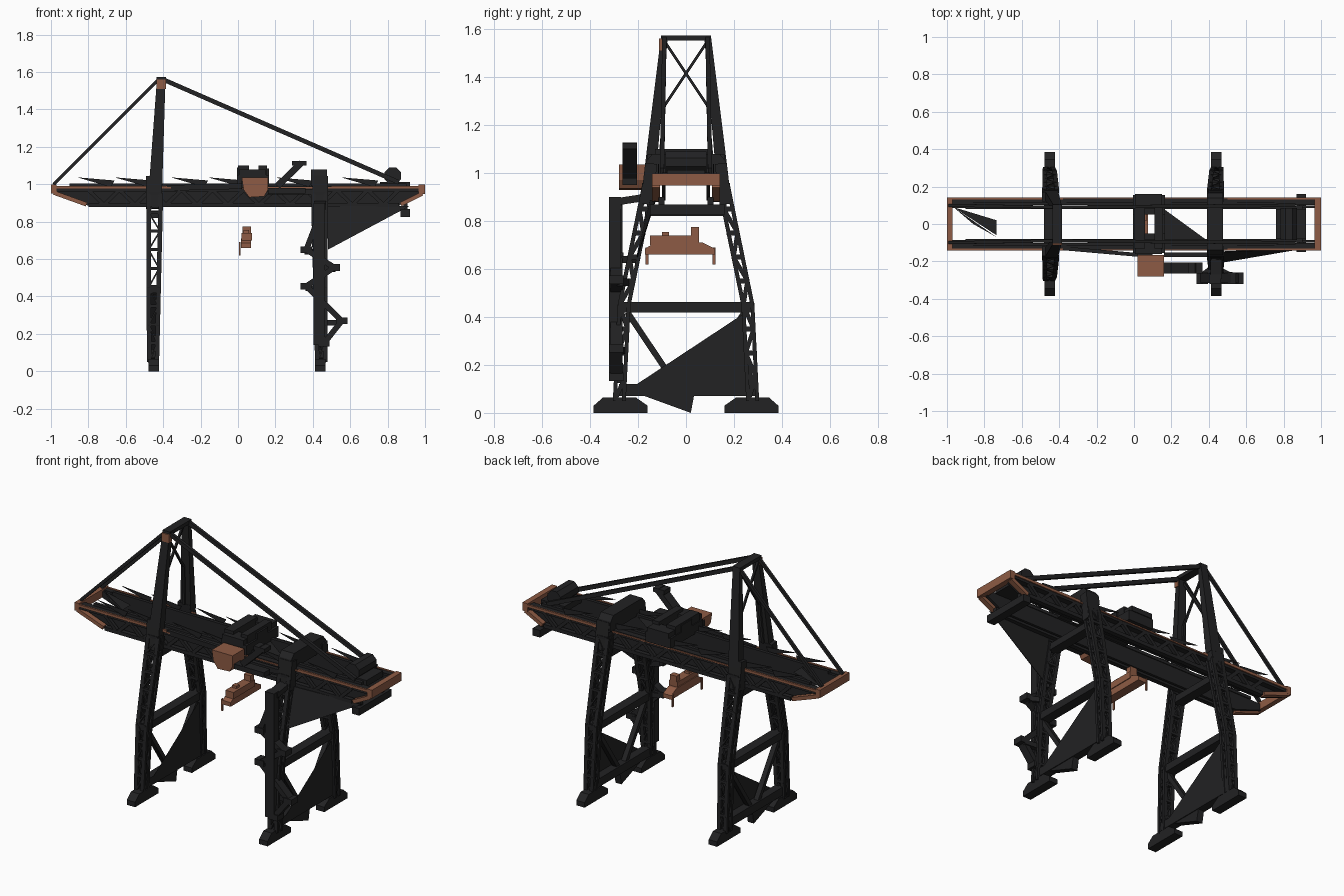
import bpy, bmesh, math
from mathutils import Vector

def material(name, rgb):
    m = bpy.data.materials.new(name)
    m.diffuse_color = (*rgb, 1)
    return m

DARK = material("charcoal steel", (0.016, 0.016, 0.017))
RUST = material("rust orange", (0.27, 0.105, 0.058))

class Part:
    """Collects simple solids into one named object."""
    def __init__(self, name, mat=DARK):
        self.name, self.mat, self.bm = name, mat, bmesh.new()

    def hull(self, a, b):
        # solid between two matching outlines
        n = len(a)
        va = [self.bm.verts.new(p) for p in a]
        vb = [self.bm.verts.new(p) for p in b]
        self.bm.faces.new(va[::-1])
        self.bm.faces.new(vb)
        for i in range(n):
            j = (i + 1) % n
            self.bm.faces.new((va[i], va[j], vb[j], vb[i]))

    def beam(self, p, q, w, h, w2=None, h2=None):
        # box (optionally tapered) from p to q
        p, q = Vector(p), Vector(q)
        d = (q - p).normalized()
        ref = Vector((1, 0, 0)) if abs(d.x) <= abs(d.y) + 1e-6 else Vector((0, 1, 0))
        s = (ref - d * ref.dot(d)).normalized()
        u = d.cross(s)
        ring = lambda c, w, h: [c + s * w * i / 2 + u * h * j / 2
                                for i, j in ((-1, -1), (1, -1), (1, 1), (-1, 1))]
        self.hull(ring(p, w, h), ring(q, w2 or w, h2 or h))

    def box(self, x0, x1, y0, y1, z0, z1):
        c = lambda z: [(x0, y0, z), (x1, y0, z), (x1, y1, z), (x0, y1, z)]
        self.hull(c(z0), c(z1))

    def prism_x(self, x0, x1, yz):
        self.hull([(x0, *p) for p in yz], [(x1, *p) for p in yz])

    def prism_y(self, y0, y1, xz):
        self.hull([(x, y0, z) for x, z in xz], [(x, y1, z) for x, z in xz])

    def done(self):
        if len(self.bm.faces) > 1:
            bmesh.ops.recalc_face_normals(self.bm, faces=self.bm.faces)
        me = bpy.data.meshes.new(self.name)
        self.bm.to_mesh(me)
        self.bm.free()
        me.materials.append(self.mat)
        bpy.context.collection.objects.link(bpy.data.objects.new(self.name, me))

def plate(name, pts):
    p = Part(name)
    p.bm.faces.new([p.bm.verts.new(v) for v in pts])
    p.done()

# ---- leg frames: lattice legs, cross beams, braces, feet
def leg_centre(z):
    # leg leans in more strongly above the middle beam
    return 0.278 - (z - 0.05) * 0.05 if z < 0.45 else 0.258 - (z - 0.45) * 0.205

for side, x in (("left", -0.45), ("right", 0.44)):
    legs = Part(side + "_lattice_legs")
    levels = [0.05 + 0.1 * i for i in range(10)]
    for s in (-1, 1):
        def corner(z, i, j):
            hx = 0.02 + 0.014 * z
            return (x + 0.01 * (z - 0.5) * (1 if x < 0 else -1) + i * hx,
                    s * leg_centre(z) + j * 0.019, z)
        for k, (a, b) in enumerate(zip(levels, levels[1:])):
            f = 1 if k % 2 else -1
            for i in (-1, 1):
                for j in (-1, 1):
                    legs.beam(corner(a, i, j), corner(b, i, j), 0.024, 0.016)
                legs.beam(corner(a, i, f), corner(b, i, -f), 0.012, 0.018)
                legs.beam(corner(b, i, -1), corner(b, i, 1), 0.012, 0.02)
                legs.beam(corner(a, f, i), corner(b, -f, i), 0.016, 0.008)
                legs.beam(corner(b, -1, i), corner(b, 1, i), 0.016, 0.016)
    legs.done()

    beams = Part(side + "_cross_beams")
    beams.beam((x, -0.28, 0.095), (x, 0.295, 0.095), 0.05, 0.05)
    beams.beam((x, -0.28, 0.44), (x, 0.28, 0.44), 0.06, 0.045)
    beams.beam((x, -0.17, 0.84), (x, 0.17, 0.84), 0.06, 0.04)
    for s in (-1, 1):
        beams.beam((x, s * 0.245, 0.42), (x, s * 0.03, 0.1), 0.03, 0.025)
    beams.prism_x(x - 0.02, x + 0.02, [(-0.2, 0.08), (0.02, 0.0), (0.035, 0.08)])
    beams.done()
    plate(side + "_gusset_sheet", [(x + 0.026, -0.22, 0.11), (x + 0.026, 0.285, 0.1),
                                   (x + 0.026, 0.235, 0.41)])

    feet = Part(side + "_wheel_bogies")
    for s in (-1, 1):
        feet.prism_x(x - 0.028, x + 0.028,
                     [(s * 0.16, 0), (s * 0.385, 0), (s * 0.385, 0.03), (s * 0.345, 0.065),
                      (s * 0.21, 0.065), (s * 0.16, 0.03)])
    feet.done()

    # leg heads that clasp the girders
    heads = Part(side + "_leg_heads")
    for s in (-1, 1):
        heads.beam((x, s * 0.165, 0.87), (x, s * 0.145, 1.04), 0.085, 0.05)
    heads.done()

# ---- portal beam over the right legs
portal = Part("right_portal_beam")
portal.prism_x(0.39, 0.475, [(-0.175, 0.99), (-0.165, 1.05), (-0.14, 1.08),
                             (0.14, 1.08), (0.165, 1.05), (0.175, 0.99)])
portal.done()

# ---- A-frame tower with cross bracing
tower = Part("tower_frame")
for s in (-1, 1):
    tower.beam((-0.44, s * 0.15, 1.0), (-0.41, s * 0.09, 1.57), 0.07, 0.05, 0.045, 0.028)
    tower.beam((-0.425, s * 0.09, 1.55), (-0.43, -s * 0.09, 1.28), 0.012, 0.012)
    tower.beam((-0.43, s * 0.09, 1.28), (-0.44, s * 0.11, 1.04), 0.014, 0.012)
tower.beam((-0.41, -0.104, 1.563), (-0.41, 0.104, 1.563), 0.05, 0.022)
tower.done()
caps = Part("tower_cap_plates", RUST)
caps.box(-0.436, -0.384, -0.112, -0.085, 1.51, 1.56)
caps.done()

# ---- stays from tower to both girder ends
stays = Part("stay_bars")
for s in (-1, 1):
    stays.beam((-0.42, s * 0.09, 1.565), (-0.985, s * 0.1, 1.0), 0.016, 0.018)
    stays.beam((-0.4, s * 0.09, 1.56), (0.86, s * 0.1, 1.01), 0.018, 0.024)
stays.done()

# ---- twin girders: inner web, outer truss, decks and rust top edge
girders = Part("twin_girders")
edges = Part("girder_edge_strips", RUST)
rails = Part("deck_handrails")
outline = [(-0.98, 0.985), (-0.98, 0.95), (-0.8, 0.885), (0.86, 0.885), (0.98, 0.95), (0.98, 0.985)]
for s in (-1, 1):
    girders.prism_y(s * 0.085, s * 0.1, outline)
    girders.beam((-0.8, s * 0.125, 0.89), (0.86, s * 0.125, 0.89), 0.028, 0.022)
    girders.beam((-0.98, s * 0.118, 0.975), (0.98, s * 0.118, 0.975), 0.035, 0.026)
    girders.box(-0.9, 0.9, s * 0.08, s * 0.1, 0.985, 1.003)
    for i in range(20):
        xa = -0.8 + i * 0.083
        za, zb = (0.89, 0.97) if i % 2 else (0.97, 0.89)
        girders.beam((xa, s * 0.128, za), (xa + 0.083, s * 0.128, zb), 0.02, 0.02)
    edges.beam((-1, s * 0.136, 0.984), (-0.38, s * 0.136, 0.984), 0.012, 0.016)
    edges.beam((-0.38, s * 0.136, 0.98), (0.5, s * 0.136, 0.98), 0.012, 0.008)
    edges.beam((0.5, s * 0.136, 0.984), (1, s * 0.136, 0.984), 0.012, 0.016)
    edges.beam((-0.985, s * 0.125, 0.955), (-0.81, s * 0.125, 0.892), 0.032, 0.022)
    edges.beam((0.985, s * 0.125, 0.95), (0.87, s * 0.125, 0.892), 0.032, 0.022)
    for xa in (-0.86, -0.66, -0.36, -0.16, 0.2, 0.55):
        rails.prism_y(s * 0.112, s * 0.116, [(xa, 1.037), (xa + 0.2, 1.02), (xa + 0.18, 0.985)])
# rust end beams joining the girders
edges.box(-1, -0.97, -0.142, 0.142, 0.95, 0.998)
edges.box(0.965, 1, -0.142, 0.142, 0.948, 0.998)
for part in (girders, edges, rails):
    part.done()
plate("left_deck_sheet", [(-0.965, 0.09, 0.99), (-0.735, -0.06, 0.99), (-0.735, 0.02, 0.99)])
plate("left_deck_sheet_corner", [(-0.965, 0.09, 0.99), (-0.86, 0.0, 0.99), (-0.735, -0.07, 0.99)])
plate("middle_deck_sheet", [(0.16, 0.08, 0.99), (0.16, -0.08, 0.99), (0.38, -0.08, 0.99)])

# ---- hanging triangular panel beside the right leg
panel = Part("side_brace_panel")
panel.hull([(0.48, -0.205, 0.65), (0.92, -0.13, 0.885), (0.48, -0.15, 0.885)],
           [(0.48, -0.201, 0.65), (0.92, -0.126, 0.885), (0.48, -0.146, 0.885)])
panel.done()

# ---- winch and hanging bar on the right end
winch = Part("end_winch")
winch.prism_y(-0.085, 0.085, [(0.828 + 0.048 * math.cos(math.tau * (i + .5) / 8),
                               1.045 + 0.048 * math.sin(math.tau * (i + .5) / 8)) for i in range(8)])
winch.box(0.76, 0.92, -0.08, 0.08, 0.975, 1.012)
winch.box(0.87, 0.92, -0.15, 0.16, 0.825, 0.868)
for s in (-1, 1):
    winch.box(0.885, 0.905, s * 0.09, s * 0.115, 0.86, 0.9)
winch.done()

# ---- trolley bridging the girders, with an open centre
trolley = Part("trolley")
for s in (-1, 1):
    trolley.box(-0.005, 0.165, s * 0.05, s * 0.155, 0.99, 1.05)
    trolley.box(0.005, 0.15, s * 0.08, s * 0.16, 1.05, 1.08)
trolley.box(-0.005, 0.06, -0.05, 0.05, 0.99, 1.09)
trolley.box(0.11, 0.165, -0.05, 0.05, 0.99, 1.085)
trolley.box(0.0, 0.06, -0.13, 0.1, 1.05, 1.1)
trolley.box(0.11, 0.155, -0.13, 0.1, 1.05, 1.1)
trolley.beam((0.06, -0.15, 1.0), (0.06, -0.21, 1.0), 0.08, 0.04)
# cab access arm
trolley.beam((-0.38, -0.13, 0.98), (0.02, -0.165, 0.99), 0.02, 0.03)
trolley.beam((0.16, -0.165, 0.96), (0.4, -0.165, 0.96), 0.025, 0.03)
trolley.beam((0.16, -0.235, 0.965), (0.36, -0.235, 0.965), 0.06, 0.03)
trolley.beam((0.21, -0.235, 0.99), (0.34, -0.235, 1.115), 0.06, 0.035)
trolley.box(0.29, 0.365, -0.265, -0.205, 1.1, 1.125)
trolley.done()

cab = Part("operator_cab", RUST)
cab.prism_y(-0.28, -0.165, [(0.02, 1.035), (0.03, 0.97), (0.06, 0.93), (0.14, 0.935),
                            (0.16, 0.97), (0.16, 1.035)])
cab.done()

# ---- spreader hanging below the trolley
spreader = Part("spreader", RUST)
spreader.prism_x(0.015, 0.07, [(-0.17, 0.66), (0.12, 0.66), (0.12, 0.685), (0.07, 0.71),
                               (-0.13, 0.71), (-0.17, 0.685)])
spreader.box(0.02, 0.075, -0.15, 0.055, 0.7, 0.74)
spreader.box(0.025, 0.07, 0.02, 0.055, 0.74, 0.775)
spreader.box(0.03, 0.06, -0.1, -0.07, 0.74, 0.755)
for y in (-0.16, 0.118):
    spreader.box(0.005, 0.013, y - 0.008, y + 0.004, 0.618, 0.69)
spreader.done()

# ---- zigzag access stairs on the front right leg
stairs = Part("access_stairs")
turns = [(0.45, 0.87), (0.365, 0.65), (0.515, 0.555), (0.365, 0.455), (0.555, 0.27), (0.46, 0.15)]
for (xa, za), (xb, zb) in zip(turns, turns[1:]):
    stairs.beam((xa, -0.29, za), (xb, -0.29, zb), 0.05, 0.03)
for xa, za in turns[1:]:
    stairs.box(xa - 0.03, xa + 0.03, -0.32, -0.26, za - 0.018, za + 0.018)
    stairs.beam((xa, -0.275, za - 0.01), (0.44, -leg_centre(za), za - 0.01), 0.03, 0.03)
stairs.box(0.405, 0.465, -0.32, -0.27, 0.14, 0.9)
stairs.beam((0.44, -0.29, 0.88), (0.44, -0.16, 0.9), 0.06, 0.03)
stairs.done()
